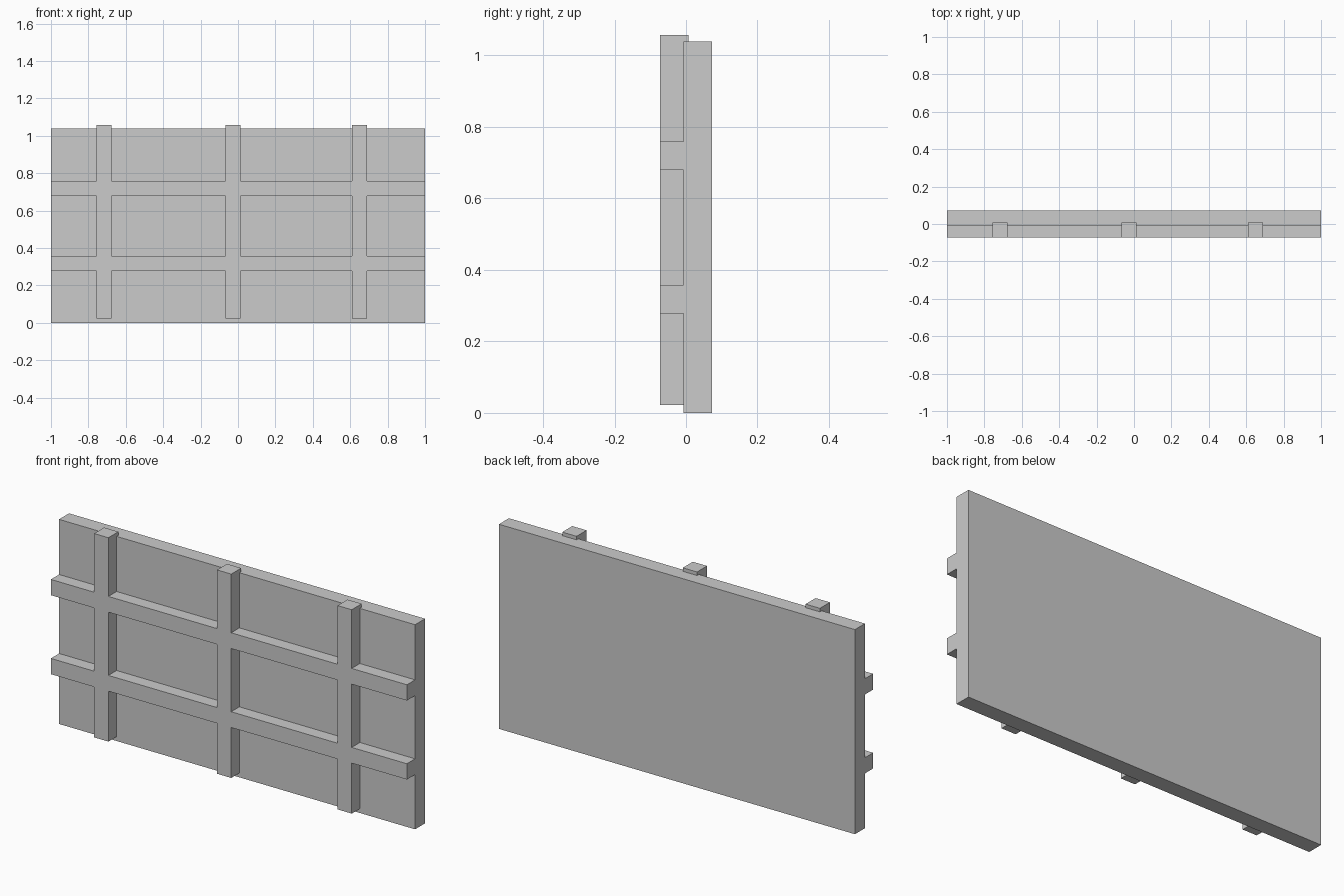
import bpy
import bmesh
from mathutils import Matrix, Vector

if "Cube" in bpy.data.objects:
    bpy.data.objects.remove(bpy.data.objects["Cube"])

BATTEN = 0.08                  # batten width and depth
FRONT, FACE, BACK = -0.073, -0.0075, 0.0725
POSTS = (-0.717, -0.027, 0.65)  # x centres
RAILS = (0.318, 0.719)          # z centres


def add_box(bm, lo, hi):
    lo, hi = Vector(lo), Vector(hi)
    mat = Matrix.Translation((lo + hi) / 2) @ Matrix.Diagonal((*(hi - lo), 1))
    bmesh.ops.create_cube(bm, size=1, matrix=mat)


def make_object(name, boxes):
    bm = bmesh.new()
    for lo, hi in boxes:
        add_box(bm, lo, hi)
    mesh = bpy.data.meshes.new(name)
    bm.to_mesh(mesh)
    bm.free()
    obj = bpy.data.objects.new(name, mesh)
    bpy.context.collection.objects.link(obj)
    return obj


h = BATTEN / 2

# Flat backing board
make_object("panel", [((-1, FACE, 0), (1, BACK, 1.039))])

# Upright battens, sunk slightly into the board and rising above its top
for i, x in enumerate(POSTS, 1):
    make_object(f"upright_batten_{i}",
                [((x - h, FRONT, 0.022), (x + h, FRONT + BATTEN, 1.057))])

# Horizontal battens, cut into lengths that butt against the uprights
starts = [-1] + [x + h for x in POSTS]
ends = [x - h for x in POSTS] + [1]
for i, z in enumerate(RAILS, 1):
    make_object(f"cross_batten_{i}",
                [((a, FRONT, z - h), (b, FACE, z + h)) for a, b in zip(starts, ends)])
